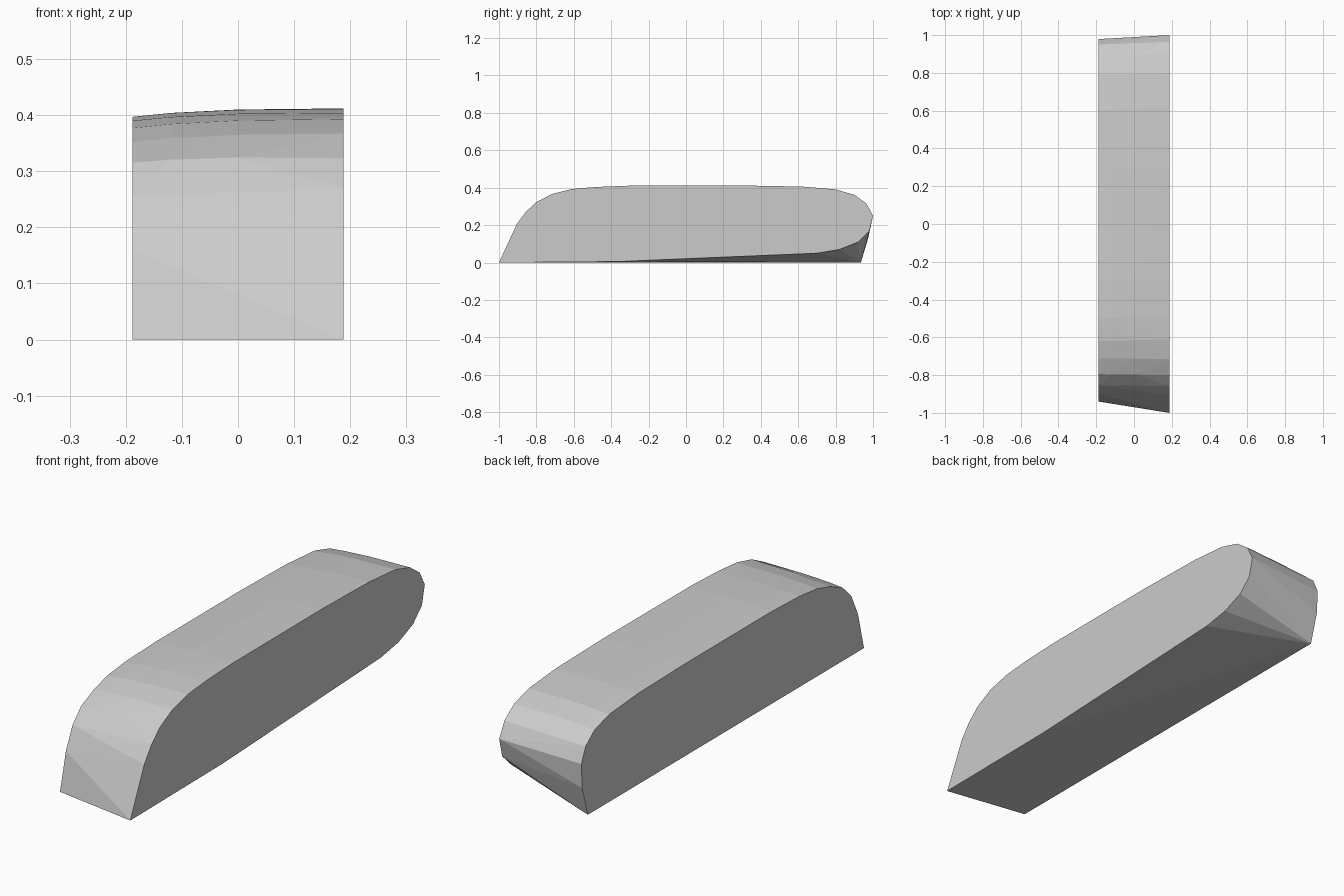
import bpy
import bmesh

cube = bpy.data.objects.get("Cube")
if cube:
    bpy.data.objects.remove(cube, do_unlink=True)

# One plain grey finish
grey = bpy.data.materials.new("plain grey")
grey.use_nodes = True
colour = (0.6, 0.6, 0.6, 1.0)
grey.diffuse_color = colour
grey.node_tree.nodes["Principled BSDF"].inputs["Base Color"].default_value = colour

HALF = 0.188

# Matching upper outlines (y, z) of the two flat sides, front to back
upper_left = [(-.905, .205), (-.857, .27), (-.8, .323), (-.715, .367), (-.61, .393),
              (-.48, .404), (-.3, .411), (.3, .412), (.62, .406), (.8, .391),
              (.9, .362), (.965, .315), (1.0, .25)]
upper_right = [(-.9, .16), (-.855, .255), (-.795, .315), (-.71, .352), (-.62, .377),
               (-.5, .39), (-.3, .397), (.28, .397), (.6, .391), (.79, .376),
               (.89, .347), (.95, .3), (.979, .235)]

# Lower outlines: the left side sweeps up at the back, the right stays level
lower_left = [(-1.0, 0), (-.37, .005), (.7, .05), (.82, .07), (.92, .11), (.98, .168)]
lower_right = [(-.94, 0), (.935, 0), (.974, .13)]

points = [(HALF, y, z) for y, z in upper_left + lower_left]
points += [(-HALF, y, z) for y, z in upper_right + lower_right]

# Gentle crown across the top, strongest near the right edge
for x, rise in ((-.12, .0042), (0, .0055)):
    t = (x + HALF) / (2 * HALF)
    for (ya, za), (yb, zb) in list(zip(upper_right, upper_left))[2:-2]:
        points.append((x, ya + (yb - ya) * t, za + (zb - za) * t + rise))

# Wrap the outlines in one convex skin
bm = bmesh.new()
for p in points:
    bm.verts.new(p)
hull = bmesh.ops.convex_hull(bm, input=bm.verts)
loose = {v for v in hull["geom_interior"] + hull["geom_unused"]
         if isinstance(v, bmesh.types.BMVert) and not v.link_faces}
bmesh.ops.delete(bm, geom=list(loose), context="VERTS")
bmesh.ops.dissolve_limit(bm, angle_limit=0.002, verts=bm.verts, edges=bm.edges)
bmesh.ops.recalc_face_normals(bm, faces=bm.faces)

mesh = bpy.data.meshes.new("rounded_block")
bm.to_mesh(mesh)
bm.free()
mesh.materials.append(grey)
block = bpy.data.objects.new("rounded_block", mesh)
bpy.context.collection.objects.link(block)
